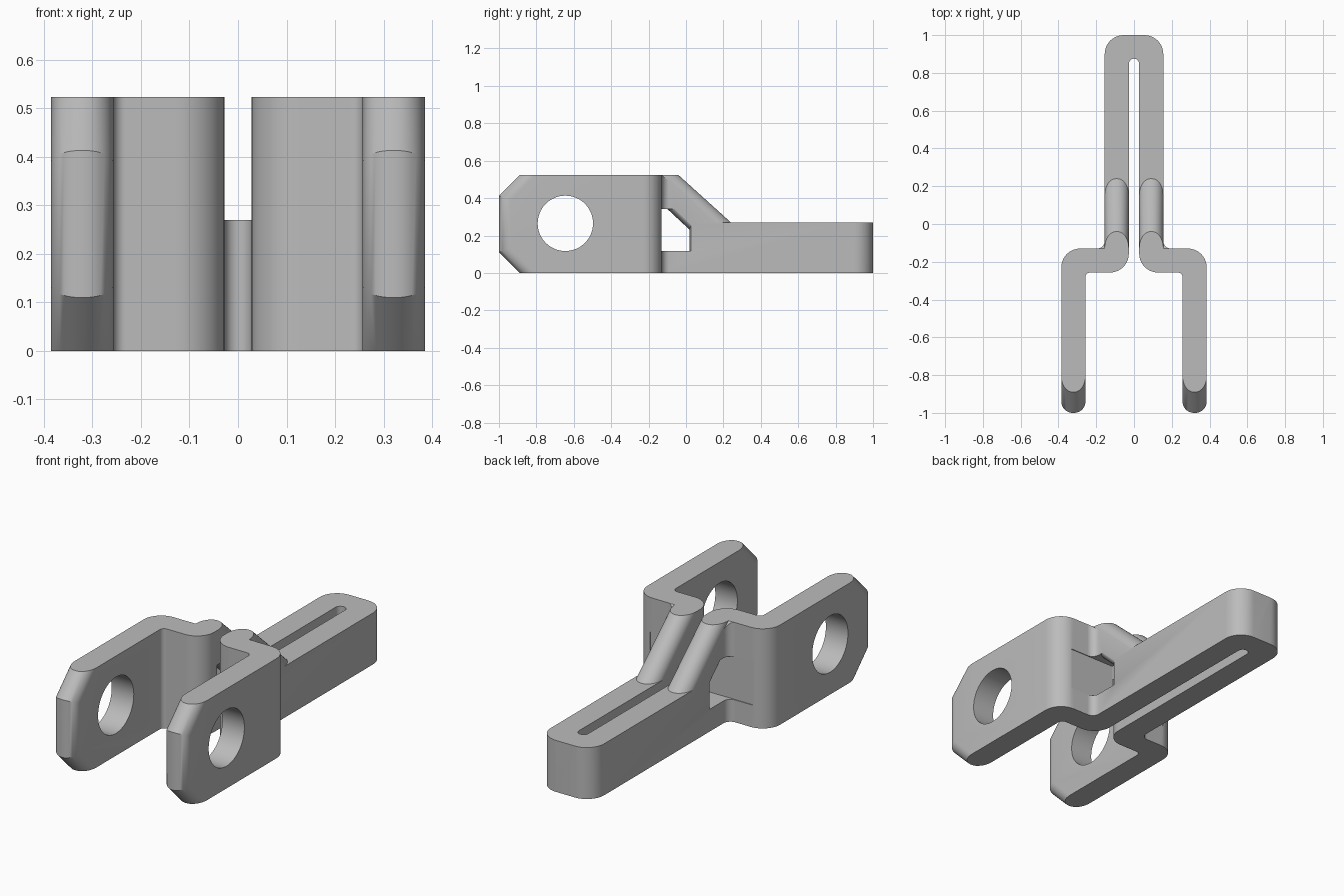
import bpy, bmesh, math
from mathutils import Vector

cube = bpy.data.objects.get("Cube")
if cube:
    bpy.data.objects.remove(cube)

HEIGHT, LOW, R, FLAT = 0.523, 0.27, 0.06, 0.004
LEG_X, ARM_X = 0.321, 0.0915

steel = bpy.data.materials.new("grey_steel")
steel.use_nodes = True
grey = (0.5, 0.5, 0.5, 1)
steel.diffuse_color = grey
steel.node_tree.nodes["Principled BSDF"].inputs["Base Color"].default_value = grey


def make_object(name, bm):
    bmesh.ops.recalc_face_normals(bm, faces=bm.faces)
    mesh = bpy.data.meshes.new(name)
    bm.to_mesh(mesh)
    bm.free()
    mesh.materials.append(steel)
    ob = bpy.data.objects.new(name, mesh)
    bpy.context.collection.objects.link(ob)
    return ob


def loft(name, loops):
    """Skin a row of equal loops and cap both ends."""
    bm = bmesh.new()
    rows = [[bm.verts.new(p) for p in loop] for loop in loops]
    n = len(rows[0])
    for a, b in zip(rows, rows[1:]):
        for i in range(n):
            j = (i + 1) % n
            bm.faces.new((a[i], a[j], b[j], b[i]))
    bm.faces.new(rows[0])
    bm.faces.new(rows[-1])
    return make_object(name, bm)


def round_corners(points, steps=10):
    """Fillet a closed outline of (x, y, radius) points."""
    out = []
    for i, (x, y, r) in enumerate(points):
        p = Vector((x, y))
        if r == 0:
            out.append(p)
            continue
        a = (Vector(points[i - 1][:2]) - p).normalized()
        b = (Vector(points[(i + 1) % len(points)][:2]) - p).normalized()
        # all filleted corners are square
        centre = p + (a + b) * r
        for k in range(steps + 1):
            t = k / steps * math.pi / 2
            out.append(centre - b * r * math.cos(t) - a * r * math.sin(t))
    return out


def rounded_cutter(name, centre, profile, reach):
    """Sweep a side profile over x; profile(d) is eased back by d at the strip edges."""
    half = []
    for s in (-1, 1):
        for k in range(9):
            t = math.pi / 2 * (k / 8 if s > 0 else 1 - k / 8)
            half.append((centre + s * (FLAT + R * math.sin(t)), R * (1 - math.cos(t))))
    sections = [(-x, d) for x, d in reversed(half)] + half
    sections = [(-reach, R)] + sections + [(reach, R)]
    return loft(name, [[(x, y, z) for y, z in profile(d)] for x, d in sections])


# Bent strip, seen from above: right half of the outline, then mirrored
outer = [(0.155, 1, 0.1), (0.155, -0.13, 0.04), (0.385, -0.13, 0.1), (0.385, -1.03, 0)]
inner = [(0.257, -1.03, 0), (0.257, -0.257, 0.025), (0.0275, -0.257, 0.1), (0.0275, 0.875, 0.0274)]
half = outer + inner
outline = half + [(-x, y, r) for x, y, r in reversed(half)]
plan = round_corners(outline)
bracket = loft("bracket", [[(p.x, p.y, z) for p in plan] for z in (0, HEIGHT)])


# Chamfered and rounded ends of the two front plates
def nose(d):
    k, m = d * math.sqrt(2), d * math.tan(math.pi / 8)
    over = 0.1
    y = -0.89 + k
    return [(-1.2, -over), (y + over, -over), (y, 0), (-1 + d, 0.11 + m),
            (-1 + d, HEIGHT - 0.11 - m), (y, HEIGHT), (y + over, HEIGHT + over), (-1.2, HEIGHT + over)]


# Sloping struts down to the low rear loop
def slope(d):
    k, over = 1.49 * d, 0.08
    return [(-0.04 - 1.107 * over - k, HEIGHT + over), (0.24 - k, LOW), (1.2, LOW), (1.2, HEIGHT + over)]


# Window under each strut
def window(d):
    e = d / 2
    return [(-0.134, 0.117), (0.018 + 0.2 * d, 0.117), (0.018 + 0.2 * d, 0.232 + e),
            (-0.1 + 1.49 * e, 0.342), (-0.134, 0.342)]


cutters = [rounded_cutter("nose_cutter", LEG_X, nose, 0.5),
           rounded_cutter("slope_cutter", ARM_X, slope, 0.3),
           rounded_cutter("window_cutter", ARM_X, window, 0.3)]

# Round pin holes through both plates
ring = [(-0.645 + 0.148 * math.cos(math.tau * i / 64), 0.265 + 0.148 * math.sin(math.tau * i / 64))
        for i in range(64)]
cutters.append(loft("hole_cutter", [[(x, y, z) for y, z in ring] for x in (-0.5, 0.5)]))

bpy.ops.object.select_all(action="DESELECT")
bpy.context.view_layer.objects.active = bracket
bracket.select_set(True)
for c in cutters:
    c.hide_render = True
    mod = bracket.modifiers.new(c.name, "BOOLEAN")
    mod.operation, mod.solver, mod.object = "DIFFERENCE", "EXACT", c
    bpy.ops.object.modifier_apply(modifier=mod.name)
    bpy.data.objects.remove(c)

bpy.ops.object.shade_smooth_by_angle(angle=math.radians(30))
